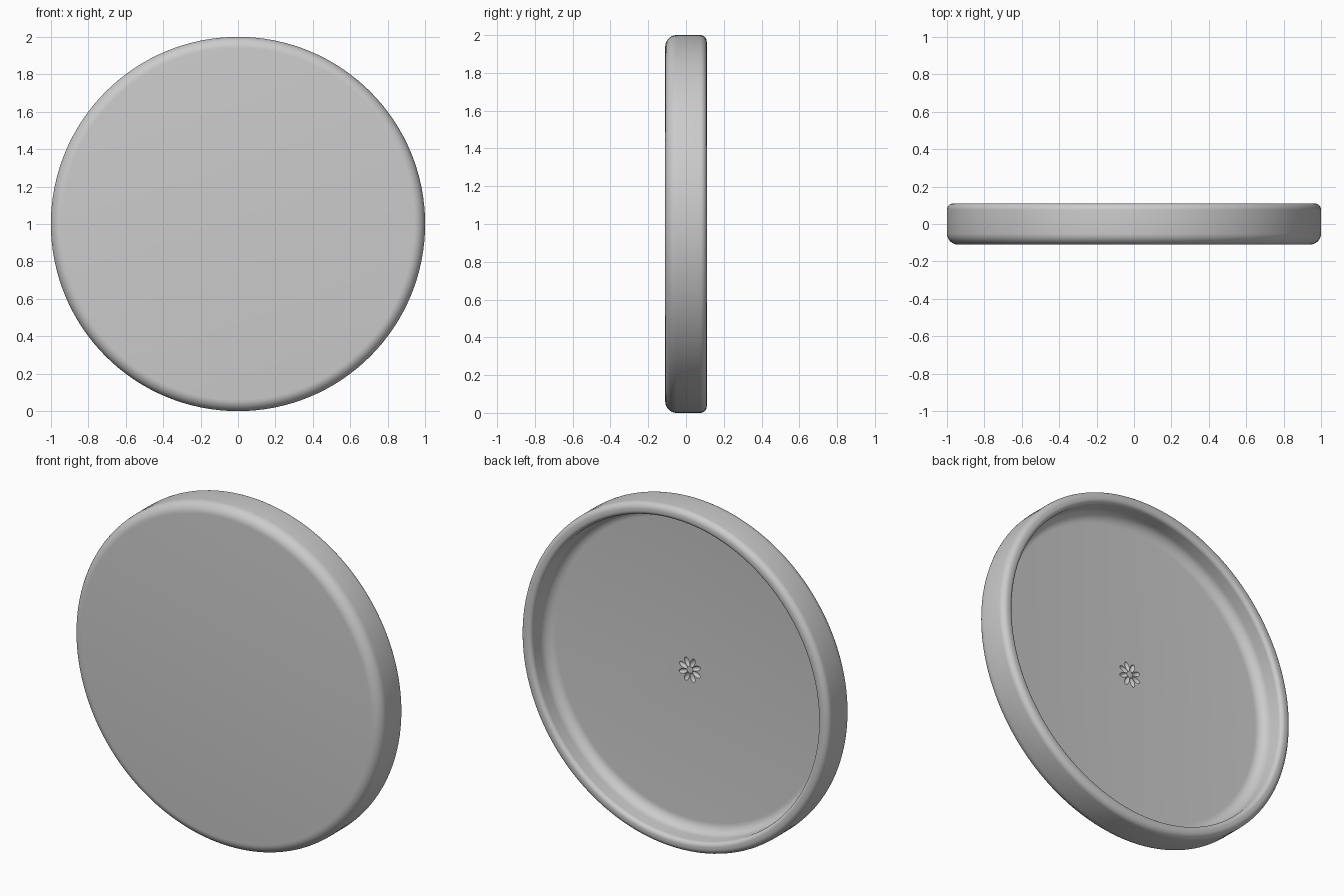
import bpy, bmesh
from math import sin, cos, pi
from mathutils import Matrix, Vector

cube = bpy.data.objects.get("Cube")
if cube:
    bpy.data.objects.remove(cube)

SEGMENTS = 128
PETALS = 8
FLOOR_Y = -0.035

grey = bpy.data.materials.new("plain grey")
grey.use_nodes = True
colour = (0.6, 0.6, 0.6, 1)
grey.diffuse_color = colour
grey.node_tree.nodes["Principled BSDF"].inputs["Base Color"].default_value = colour


def arc(r, y, size, start, end, steps=8):
    """Quarter-round points (radius, y) around a corner centre."""
    angles = [start + (end - start) * i / steps for i in range(steps + 1)]
    return [(r + size * cos(a), y + size * sin(a)) for a in angles]


def add_object(name, bm):
    mesh = bpy.data.meshes.new(name)
    bmesh.ops.recalc_face_normals(bm, faces=bm.faces)
    bm.to_mesh(mesh)
    bm.free()
    mesh.materials.append(grey)
    obj = bpy.data.objects.new(name, mesh)
    bpy.context.collection.objects.link(obj)
    return obj


# Dish: rounded front edge, outer wall, rounded rim, inner wall, floor fillet
profile = (arc(0.94, -0.05, 0.06, -pi / 2, 0)
           + arc(0.965, 0.075, 0.035, 0, pi / 2)
           + arc(0.955, 0.085, 0.025, pi / 2, pi)
           + arc(0.87, FLOOR_Y + 0.06, 0.06, 0, -pi / 2))
bm = bmesh.new()
rings = []
for r, y in profile:
    ring = []
    for i in range(SEGMENTS):
        a = 2 * pi * i / SEGMENTS
        ring.append(bm.verts.new((r * cos(a), y, 1 + r * sin(a))))
    rings.append(ring)
for lower, upper in zip(rings, rings[1:]):
    for i in range(SEGMENTS):
        j = (i + 1) % SEGMENTS
        bm.faces.new((lower[i], lower[j], upper[j], upper[i]))
bm.faces.new(rings[0])
bm.faces.new(rings[-1])
dish = add_object("round_dish", bm)

# Petal-shaped dimples in the middle of the floor
bm = bmesh.new()
for i in range(PETALS):
    turn = Matrix.Rotation(2 * pi * (i + 0.5) / PETALS, 4, 'Y')
    place = (Matrix.Translation(Vector((0, FLOOR_Y, 1))) @ turn
             @ Matrix.Translation(Vector((0.046, 0, 0)))
             @ Matrix.Diagonal((0.028, 0.014, 0.014, 1)))
    bmesh.ops.create_uvsphere(bm, u_segments=16, v_segments=10, radius=1, matrix=place)
cutter = add_object("petal_cutter", bm)
cutter.hide_render = True

bpy.ops.object.select_all(action='DESELECT')
dish.select_set(True)
bpy.context.view_layer.objects.active = dish
cut = dish.modifiers.new("petals", 'BOOLEAN')
cut.operation = 'DIFFERENCE'
cut.solver = 'EXACT'
cut.object = cutter
bpy.ops.object.modifier_apply(modifier=cut.name)
bpy.data.objects.remove(cutter)

bpy.ops.object.shade_smooth_by_angle(angle=pi / 6)
